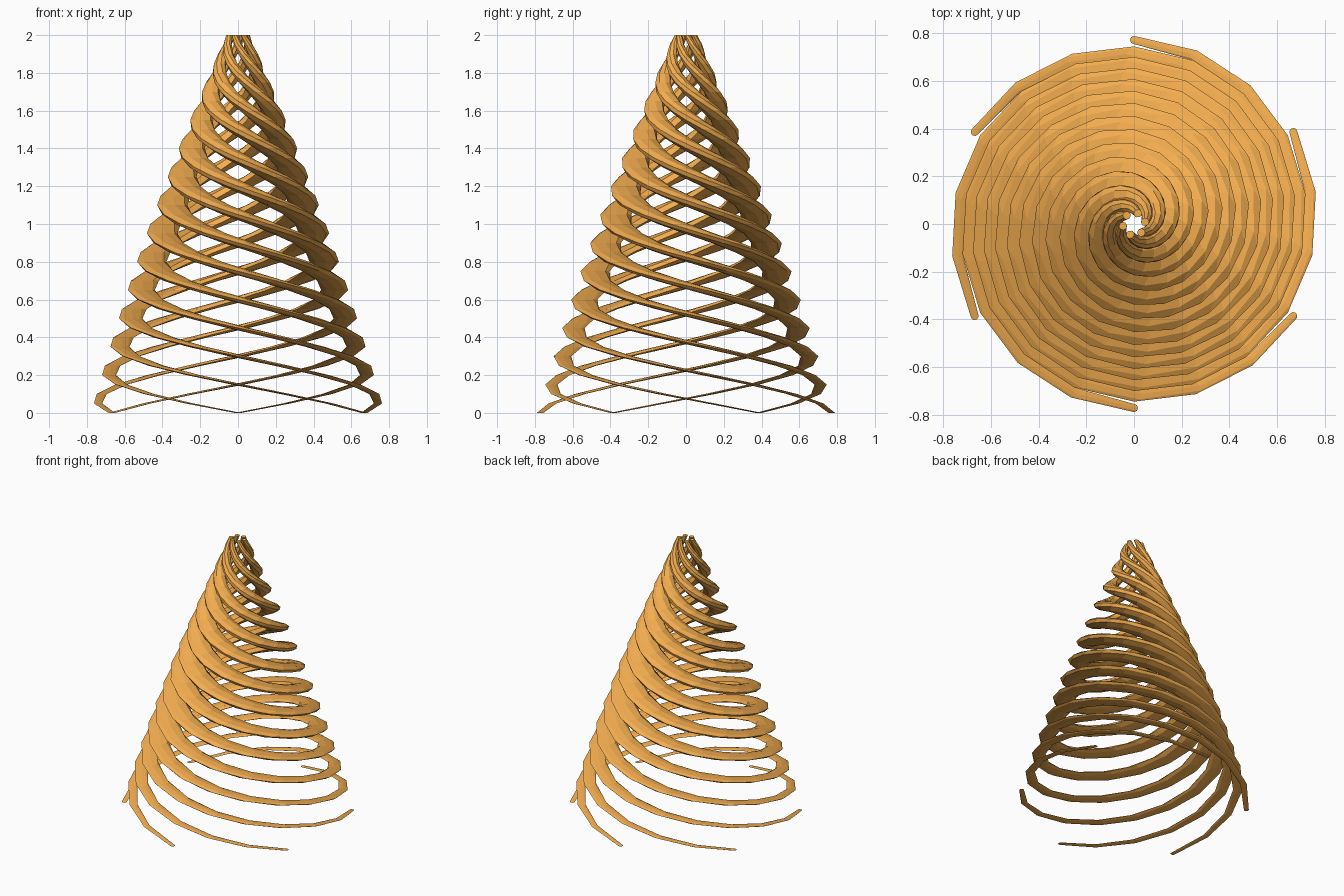
import bpy, bmesh, math
from mathutils import Matrix, Vector

if "Cube" in bpy.data.objects:
    bpy.data.objects.remove(bpy.data.objects["Cube"])

STRANDS, STEPS, SIDES = 6, 40, 8
HEIGHT, TWIST = 2.0, math.radians(-800)
BASE_R, TOP_R = 0.772, 0.047

mat = bpy.data.materials.new("orange")
mat.diffuse_color = (0.9, 0.42, 0.08, 1)
mat.use_nodes = True
mat.node_tree.nodes["Principled BSDF"].inputs["Base Color"].default_value = mat.diffuse_color


def strand_mesh():
    # leaning spindle, thin at both ends, twisted about the z axis
    bm = bmesh.new()
    rings = []
    for i in range(STEPS + 1):
        t = i / STEPS
        bulge = math.sin(math.pi * t)
        centre = BASE_R + (TOP_R - BASE_R) * t - 0.02 * bulge
        r = 0.017 + 0.065 * bulge
        turn = Matrix.Rotation(TWIST * t, 3, 'Z')
        ring = []
        for k in range(SIDES):
            a = 2 * math.pi * k / SIDES
            p = Vector((centre + r * math.cos(a), r * math.sin(a), HEIGHT * t))
            ring.append(bm.verts.new(turn @ p))
        rings.append(ring)
    for lo, hi in zip(rings, rings[1:]):
        for k in range(SIDES):
            n = (k + 1) % SIDES
            bm.faces.new((lo[k], lo[n], hi[n], hi[k]))
    bm.faces.new(rings[0][::-1])
    bm.faces.new(rings[-1])
    me = bpy.data.meshes.new("spiral_strand")
    bm.to_mesh(me)
    bm.free()
    me.materials.append(mat)
    return me


# six equal strands around the cone
mesh = strand_mesh()
for s in range(STRANDS):
    ob = bpy.data.objects.new(f"spiral_strand_{s + 1}", mesh)
    ob.rotation_euler.z = math.radians(30 + 60 * s)
    bpy.context.collection.objects.link(ob)
